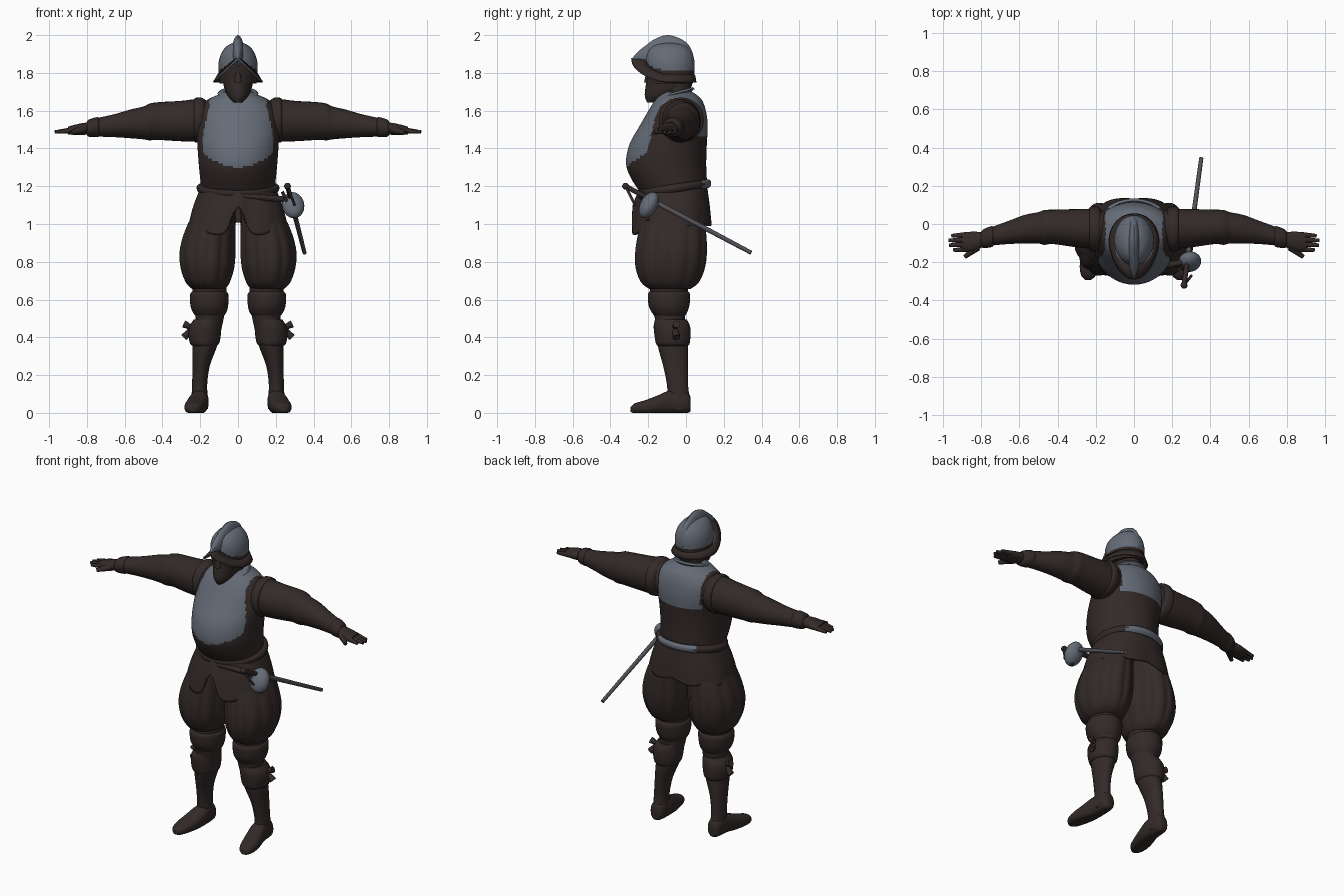
import bpy, bmesh, math
from mathutils import Vector

if "Cube" in bpy.data.objects:
    bpy.data.objects.remove(bpy.data.objects["Cube"])


def material(name, rgb):
    m = bpy.data.materials.new(name)
    m.use_nodes = True
    m.diffuse_color = (*rgb, 1)
    m.node_tree.nodes["Principled BSDF"].inputs["Base Color"].default_value = (*rgb, 1)
    return m


CLOTH = material("dark brown", (0.032, 0.023, 0.021))
STEEL = material("blue grey steel", (0.13, 0.15, 0.185))
SHEATH = material("dull sheath", (0.085, 0.08, 0.095))
parts = []


def finish(name, bm, mats, rule=None, mirror=False, thick=0):
    me = bpy.data.meshes.new(name)
    bm.to_mesh(me)
    bm.free()
    for m in mats:
        me.materials.append(m)
    if rule:
        for p in me.polygons:
            p.material_index = int(rule(p.center))
    ob = bpy.data.objects.new(name, me)
    bpy.context.collection.objects.link(ob)
    if thick:
        s = ob.modifiers.new("thickness", "SOLIDIFY")
        s.thickness = thick
        s.material_offset = len(mats) - 1
    if mirror:
        ob.modifiers.new("mirror", "MIRROR")
    parts.append(ob)
    return ob


def skin(name, rings, mats, cap=True, **kw):
    """Bridge a list of closed point rings."""
    bm = bmesh.new()
    vs = [[bm.verts.new(p) for p in r] for r in rings]
    n = len(vs[0])
    for lo, hi in zip(vs, vs[1:]):
        for i in range(n):
            k = (i + 1) % n
            bm.faces.new((lo[i], lo[k], hi[k], hi[i]))
    if cap:
        bm.faces.new(vs[0])
        bm.faces.new(vs[-1])
        bmesh.ops.recalc_face_normals(bm, faces=bm.faces)
    return finish(name, bm, mats, **kw)


def spline(keys, steps):
    """Catmull-Rom blend between key sections."""
    out = []
    last = len(keys) - 1
    for j in range(last):
        a, b, c, d = (keys[max(0, min(last, j + o))] for o in (-1, 0, 1, 2))
        for s in range(steps):
            t = s / steps
            out.append([q + t * (r - p + t * (2 * p - 5 * q + 4 * r - w + t * (3 * (q - r) + w - p))) / 2
                        for p, q, r, w in zip(a, b, c, d)])
    return out + [list(keys[-1])]


def loft(name, keys, mats=(CLOTH,), axis="z", n=32, steps=4, power=1, mod=None, **kw):
    """Keys: position along axis, two centre values, two radii."""
    rings = []
    secs = spline(keys, steps)
    for j, (h, ca, cb, ra, rb) in enumerate(secs):
        ring = []
        for i in range(n):
            t = math.tau * i / n
            c, s = math.cos(t), math.sin(t)
            k, dz = mod(t, j / (len(secs) - 1)) if mod else (1, 0)
            u = ca + ra * k * math.copysign(abs(c) ** power, c)
            v = cb + rb * k * math.copysign(abs(s) ** power, s)
            ring.append({"z": (u, v, h + dz), "x": (h, u, v), "y": (u, h, max(0, v))}[axis])
        rings.append(ring)
    return skin(name, rings, mats, **kw)


def rod(name, p, q, r, mat, r2=None, n=12, **kw):
    p, q = Vector(p), Vector(q)
    bm = bmesh.new()
    bmesh.ops.create_cone(bm, cap_ends=True, segments=n, radius1=r,
                          radius2=r if r2 is None else r2, depth=(q - p).length)
    rot = (q - p).to_track_quat("Z", "Y").to_matrix().to_4x4()
    bmesh.ops.transform(bm, matrix=rot, verts=bm.verts)
    bmesh.ops.translate(bm, vec=(p + q) / 2, verts=bm.verts)
    return finish(name, bm, (mat,), **kw)


def ball(name, loc, scale, mat, rot=None):
    bm = bmesh.new()
    bmesh.ops.create_uvsphere(bm, u_segments=20, v_segments=12, radius=1)
    ob = finish(name, bm, (mat,))
    ob.location, ob.scale = loc, scale
    if rot:
        ob.rotation_euler = rot
    return ob


# Torso with steel breastplate and upper backplate
def plate(p):
    if p.z > 1.6 and abs(p.x) < 0.15:
        return True
    if p.y > 0:
        return p.z > 1.47 and abs(p.x) < 0.15
    side = 0.185 - 0.25 * max(0, p.z - 1.48)
    return p.y < -0.12 and abs(p.x) < side and p.z > 1.3 + 2.2 * p.x ** 2


loft("torso", [(1.15, 0, -.06, .19, .17), (1.24, 0, -.09, .2, .2), (1.32, 0, -.105, .208, .212),
               (1.42, 0, -.095, .215, .205), (1.52, 0, -.065, .22, .18), (1.6, 0, -.047, .21, .152),
               (1.655, 0, -.04, .165, .125), (1.685, 0, -.045, .105, .1), (1.7, 0, -.05, .08, .08)],
     (CLOTH, STEEL), n=96, steps=7, rule=plate)

# Neck and gorget
loft("neck", [(1.6, 0, -.05, .07, .07), (1.78, 0, -.05, .07, .07)])


def collar_tilt(t, v):
    return 1, 0.025 * math.sin(t)


loft("gorget", [(1.645, 0, -.05, .105, .1), (1.665, 0, -.055, .088, .085), (1.683, 0, -.055, .095, .09),
                (1.69, 0, -.055, .108, .1), (1.7, 0, -.055, .1, .092)], (STEEL,), mod=collar_tilt)

# Bearded head and nose
loft("head", [(1.642, 0, -.18, .02, .025), (1.675, 0, -.14, .052, .078), (1.72, 0, -.095, .073, .12),
              (1.78, 0, -.09, .08, .115), (1.86, 0, -.085, .08, .105)])
rod("nose", (0, -.2, 1.75), (0, -.2, 1.82), .022, CLOTH, .008)


# Helmet: dome, comb and swept brim
def edge_height(x, y, low, rise):
    t = math.atan2(x / .105, -(y + .085) / .13)
    return low + (rise * (1 - abs(math.sin(t))) if math.cos(t) > 0 else 0)


loft("helmet_dome", [(1.745, 0, -.08, .098, .118), (1.8, 0, -.082, .103, .126), (1.86, 0, -.085, .102, .13),
                     (1.91, 0, -.088, .085, .118), (1.945, 0, -.09, .055, .085), (1.962, 0, -.09, .015, .025)],
     (CLOTH, STEEL), n=48, steps=5, rule=lambda p: p.z > edge_height(p.x, p.y, 1.815, .06))
loft("helmet_comb", [(-.285, 0, 1.868, .004, .008), (-.26, 0, 1.885, .012, .022), (-.22, 0, 1.89, .024, .05),
                     (-.16, 0, 1.89, .032, .092), (-.09, 0, 1.89, .034, .11), (-.01, 0, 1.88, .03, .09),
                     (.03, 0, 1.86, .02, .06), (.046, 0, 1.83, .005, .02)], (STEEL,), axis="y", n=20)

brim_rings = [[], [], []]
for i in range(64):
    t = math.tau * i / 64
    s, c = math.sin(t), math.cos(t)
    front = max(0, c)
    up = (1 - abs(s)) if c > 0 else 0
    for ring, f in zip(brim_rings, (0, .6, 1)):
        reach = .128 + f * (.065 * front + .008)
        ring.append(((.1 + .026 * f) * s, -.088 - reach * c, 1.79 + .09 * up - f * (.042 - .032 * up)))
skin("helmet_brim", brim_rings, (STEEL, CLOTH), cap=False, thick=.008,
     rule=lambda p: p.y > -.14)

# Belt and tabbed skirt
loft("belt", [(1.165, 0, -.06, .205, .18), (1.18, 0, -.06, .217, .192), (1.2, 0, -.06, .217, .192),
              (1.212, 0, -.06, .2, .18)], (CLOTH, STEEL), n=64,
     mod=lambda t, v: (1, .025 * math.sin(t)), rule=lambda p: p.y > .06 and abs(p.x) < .13)


def tabs(t, v):
    x = math.cos(t)
    notch = .14 * math.exp(-(x / .13) ** 2) if math.sin(t) < 0 else 0
    down = .05 * max(0, -math.sin(t)) + .02 * abs(math.sin(4 * t))
    return 1 + v * .04 * abs(math.sin(4 * t)), v * (notch - down)


loft("skirt", [(1.2, 0, -.06, .195, .172), (1.1, 0, -.07, .235, .195), (1.01, 0, -.075, .258, .208)],
     n=96, steps=6, power=.85, mod=tabs, cap=False, thick=-.012)

# Puffed breeches
loft("breeches", [(1.13, .1, -.06, .09, .15), (1.0, .14, -.07, .128, .175), (.87, .16, -.078, .148, .19),
                  (.77, .162, -.083, .143, .185), (.69, .16, -.085, .118, .155), (.655, .155, -.085, .09, .11)],
     n=96, mirror=True, mod=lambda t, v: (.97 + .05 * abs(math.sin(6 * t)) * math.sin(math.pi * v), 0))

# Stockings, knee bands, turned cuffs and side ties
loft("stocking", [(.68, .15, -.09, .09, .1), (.6, .152, -.09, .09, .1), (.5, .15, -.085, .074, .08),
                  (.36, .175, -.07, .066, .08), (.25, .195, -.055, .046, .066), (.15, .203, -.045, .04, .056),
                  (.08, .203, -.04, .043, .058), (.02, .203, -.04, .043, .056)], mirror=True)
loft("knee_band", [(.645, .152, -.09, .088, .1), (.625, .152, -.09, .102, .112), (.57, .152, -.09, .1, .108),
                   (.535, .15, -.088, .09, .095), (.51, .15, -.085, .072, .078)], mirror=True)
loft("stocking_cuff", [(.355, .177, -.07, .064, .08), (.37, .177, -.07, .078, .09), (.42, .176, -.072, .086, .096),
                       (.46, .172, -.075, .084, .096), (.495, .16, -.08, .074, .084)], mirror=True)
for tip in (.4, .47):
    rod("knee_tie", (.24, -.06, .45), (.285, -.05, tip), .012, CLOTH, .02, mirror=True)

# Shoes
loft("shoe", [(.025, .203, .045, .022, .035), (.005, .203, .055, .042, .056), (-.08, .205, .058, .05, .062),
              (-.15, .218, .042, .055, .05), (-.22, .232, .03, .052, .036), (-.27, .238, .024, .038, .027),
              (-.293, .24, .018, .014, .013)], axis="y", power=.85, mirror=True)

# Sleeves, shoulder wings and cuffs
loft("sleeve", [(.13, -.025, 1.555, .085, .085), (.2, -.025, 1.55, .103, .112), (.3, -.022, 1.545, .1, .107),
                (.42, -.015, 1.545, .09, .1), (.47, -.018, 1.54, .091, .097), (.5, -.02, 1.535, .082, .087),
                (.57, -.027, 1.53, .075, .076), (.66, -.045, 1.52, .06, .06), (.79, -.075, 1.508, .042, .044)],
     axis="x", mirror=True)
loft("shoulder_wing", [(.17, -.025, 1.552, .095, .1), (.19, -.025, 1.552, .115, .116),
                       (.225, -.025, 1.55, .118, .118), (.235, -.025, 1.55, .1, .105)], axis="x", mirror=True)
loft("glove_cuff", [(.735, -.065, 1.513, .046, .046), (.745, -.066, 1.513, .055, .053),
                    (.785, -.076, 1.508, .05, .047), (.8, -.08, 1.506, .04, .036)], axis="x", mirror=True)

# Hands
loft("palm", [(.785, -.08, 1.507, .036, .032), (.83, -.09, 1.502, .05, .031), (.87, -.094, 1.498, .052, .026),
              (.9, -.096, 1.495, .046, .02)], axis="x", mirror=True)
for k, reach in enumerate((.945, .968, .97, .955)):
    y = -.132 + k * .025
    rod("finger", (.875, y, 1.497), (reach, y - .004, 1.487), .0155, CLOTH, .009, mirror=True)
rod("thumb", (.82, -.12, 1.5), (.885, -.172, 1.483), .022, CLOTH, .011, mirror=True)

# Sword with shell guard, hung from the belt
pommel, tip = Vector((.262, -.32, 1.2)), Vector((.352, .345, .848))
guard = pommel.lerp(tip, .2)
rod("grip", pommel, guard, .013, CLOTH)
rod("scabbard", guard, tip, .014, SHEATH, .011)
ball("pommel", pommel, (.018, .018, .018), CLOTH)
ball("shell_guard", guard + Vector((.012, -.01, -.03)), (.06, .045, .075), STEEL, (-.5, 0, .2))
rod("cross_guard", (.235, -.235, 1.17), (.305, -.2, 1.02), .009, CLOTH)
rod("knuckle_bow", pommel, (.3, -.27, 1.1), .007, CLOTH)
rod("sword_strap", (.0, -.245, 1.15), (.26, -.2, 1.13), .016, CLOTH)

# Smooth shading with sharp creases
bpy.ops.object.select_all(action="DESELECT")
for ob in parts:
    ob.select_set(True)
bpy.context.view_layer.objects.active = parts[0]
bpy.ops.object.shade_smooth_by_angle(angle=math.radians(40))
